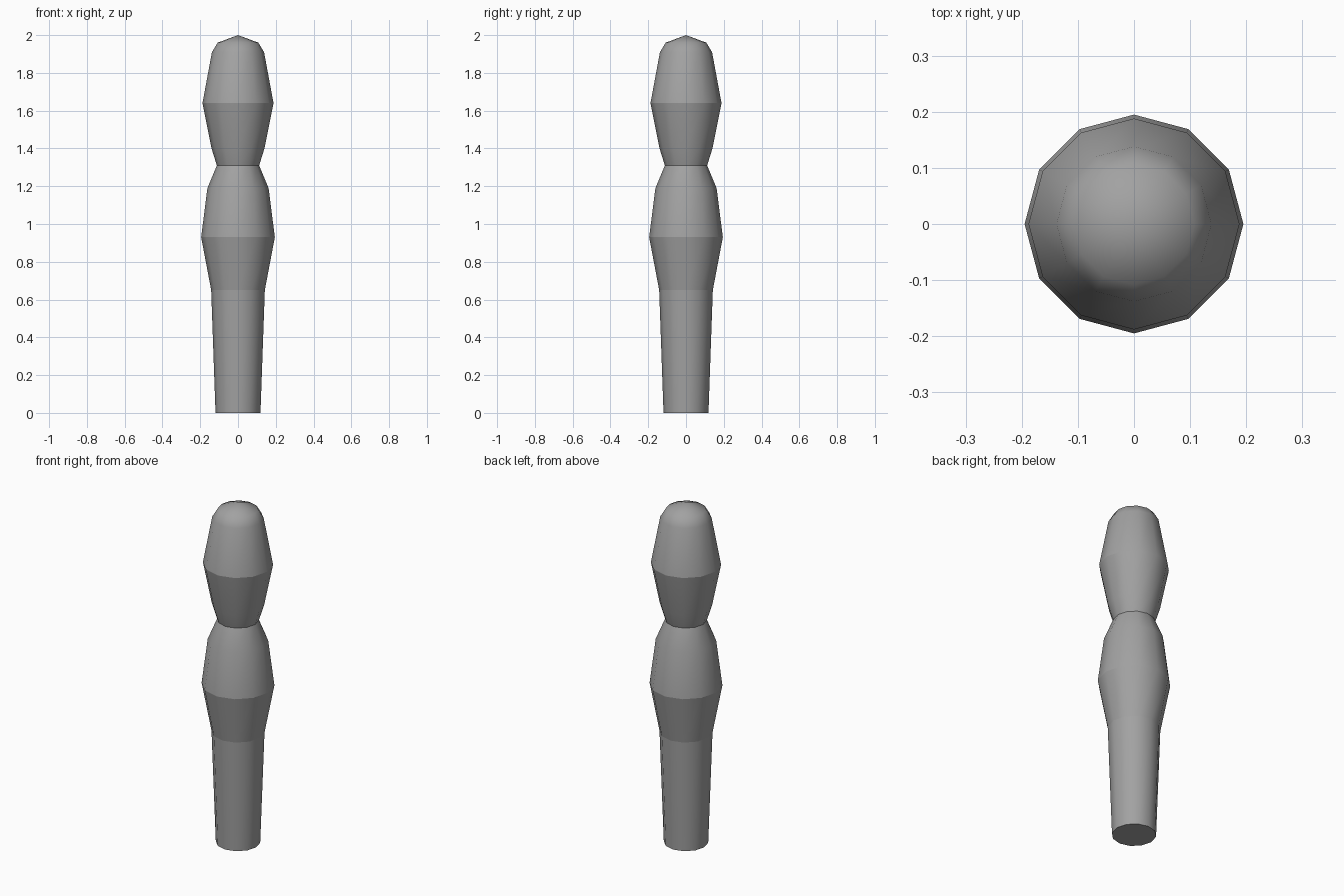
import bpy, bmesh, math

if "Cube" in bpy.data.objects:
    bpy.data.objects.remove(bpy.data.objects["Cube"])

SIDES = 12
# (radius, height, crisp ring) from foot to crown
PROFILE = [
    (0.119, 0.0, True), (0.142, 0.65, True), (0.195, 0.93, True),
    (0.162, 1.19, False), (0.112, 1.31, True), (0.14, 1.40, False),
    (0.188, 1.64, True), (0.138, 1.91, False), (0.108, 1.96, False),
]

grey = bpy.data.materials.new("plain grey")
grey.diffuse_color = (0.36, 0.36, 0.36, 1)
grey.use_nodes = True
grey.node_tree.nodes["Principled BSDF"].inputs["Base Color"].default_value = grey.diffuse_color

bm = bmesh.new()

# Stacked rings of the turned post
rings = []
for r, z, crisp in PROFILE:
    rings.append([bm.verts.new((r * math.cos(2 * math.pi * i / SIDES),
                                r * math.sin(2 * math.pi * i / SIDES), z))
                  for i in range(SIDES)])

for low, high in zip(rings, rings[1:]):
    for i in range(SIDES):
        j = (i + 1) % SIDES
        bm.faces.new((low[i], low[j], high[j], high[i]))

# Flat foot and pointed crown
bm.faces.new(rings[0][::-1])
apex = bm.verts.new((0, 0, 2.0))
for i in range(SIDES):
    bm.faces.new((rings[-1][i], rings[-1][(i + 1) % SIDES], apex))

# Smooth sides with crisp rings between the sections
for f in bm.faces:
    f.smooth = True
for ring, (r, z, crisp) in zip(rings, PROFILE):
    if crisp:
        for i in range(SIDES):
            bm.edges.get((ring[i], ring[(i + 1) % SIDES])).smooth = False

mesh = bpy.data.meshes.new("turned_post")
bm.to_mesh(mesh)
bm.free()
mesh.materials.append(grey)
post = bpy.data.objects.new("turned_post", mesh)
bpy.context.collection.objects.link(post)
